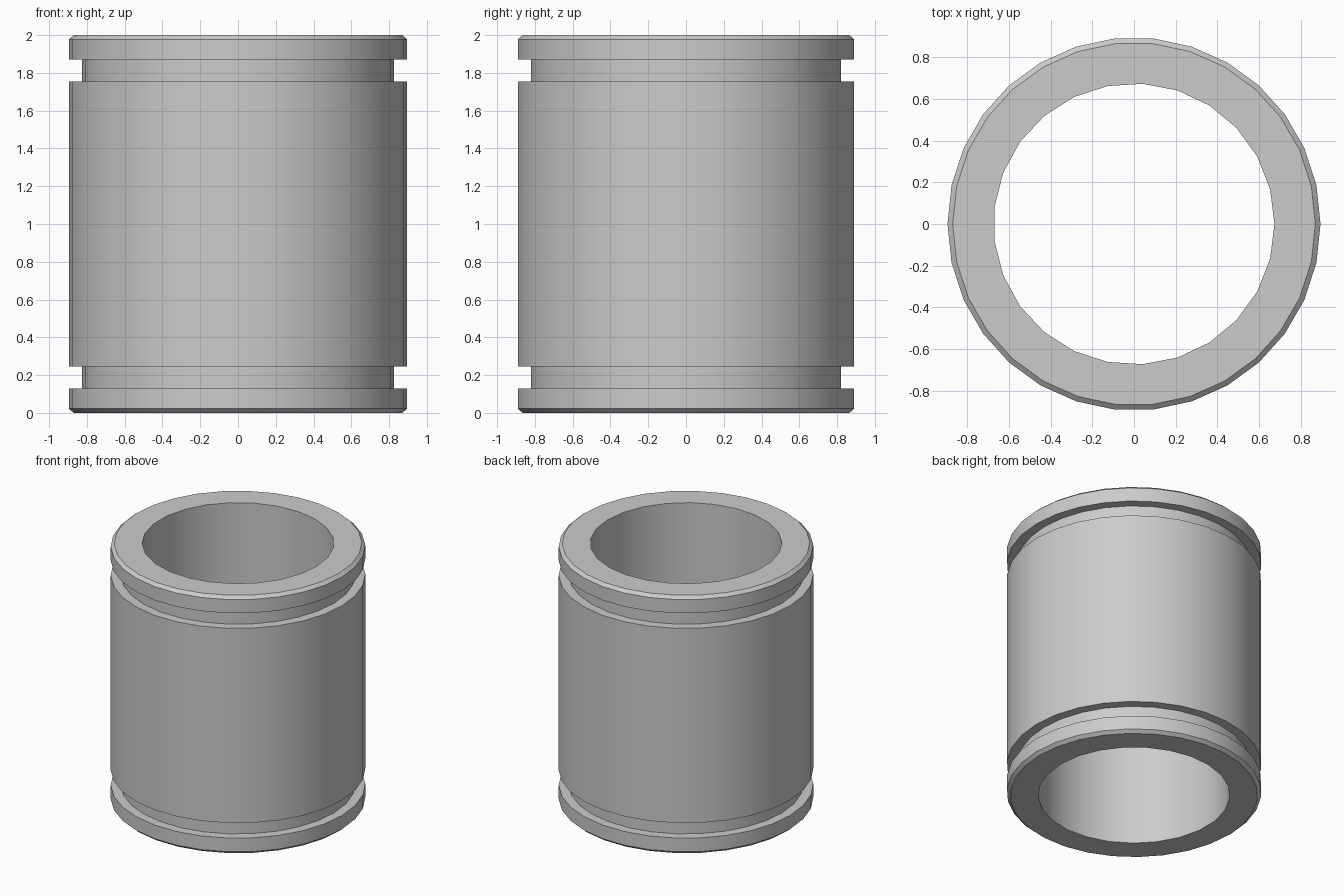
import bpy
import bmesh
import math

if "Cube" in bpy.data.objects:
    bpy.data.objects.remove(bpy.data.objects["Cube"], do_unlink=True)

# Plain grey metal
GREY = (0.6, 0.6, 0.6, 1.0)
metal = bpy.data.materials.new("grey_metal")
metal.use_nodes = True
metal.diffuse_color = GREY
metal.node_tree.nodes["Principled BSDF"].inputs["Base Color"].default_value = GREY

HEIGHT = 2.0
OUTER_SIDES, BORE_SIDES = 30, 25
BORE_RADIUS = 0.674

# Lower half of the outer wall (radius, z): chamfer, rim, groove, body
lower = [(0.87, 0.0), (0.895, 0.022), (0.895, 0.128), (0.825, 0.128),
         (0.825, 0.245), (0.895, 0.245)]
outer_profile = lower + [(r, HEIGHT - z) for r, z in reversed(lower)]
bore_profile = [(BORE_RADIUS, 0.0), (BORE_RADIUS, HEIGHT)]


def ring(bm, radius, z, sides):
    angles = [math.tau * i / sides for i in range(sides)]
    return [bm.verts.new((radius * math.cos(a), radius * math.sin(a), z))
            for a in angles]


def lathe(bm, profile, sides):
    """Skin rings along a profile; return the edges of the two end rings."""
    rings = [ring(bm, r, z, sides) for r, z in profile]
    for a, b in zip(rings, rings[1:]):
        for i in range(sides):
            j = (i + 1) % sides
            bm.faces.new((a[i], a[j], b[j], b[i]))
    return [[bm.edges.get((loop[i], loop[i - 1])) for i in range(sides)]
            for loop in (rings[0], rings[-1])]


# Grooved sleeve with a straight bore
bm = bmesh.new()
outer_ends = lathe(bm, outer_profile, OUTER_SIDES)
bore_ends = lathe(bm, bore_profile, BORE_SIDES)

# Flat annular end faces
for outer, bore in zip(outer_ends, bore_ends):
    bmesh.ops.triangle_fill(bm, use_beauty=True, edges=outer + bore)
bmesh.ops.recalc_face_normals(bm, faces=bm.faces[:])

mesh = bpy.data.meshes.new("grooved_sleeve")
bm.to_mesh(mesh)
bm.free()
mesh.materials.append(metal)
sleeve = bpy.data.objects.new("grooved_sleeve", mesh)
bpy.context.collection.objects.link(sleeve)

# Smooth walls, crisp rims and groove edges
bpy.ops.object.select_all(action='DESELECT')
sleeve.select_set(True)
bpy.context.view_layer.objects.active = sleeve
bpy.ops.object.shade_smooth_by_angle(angle=math.radians(30))
